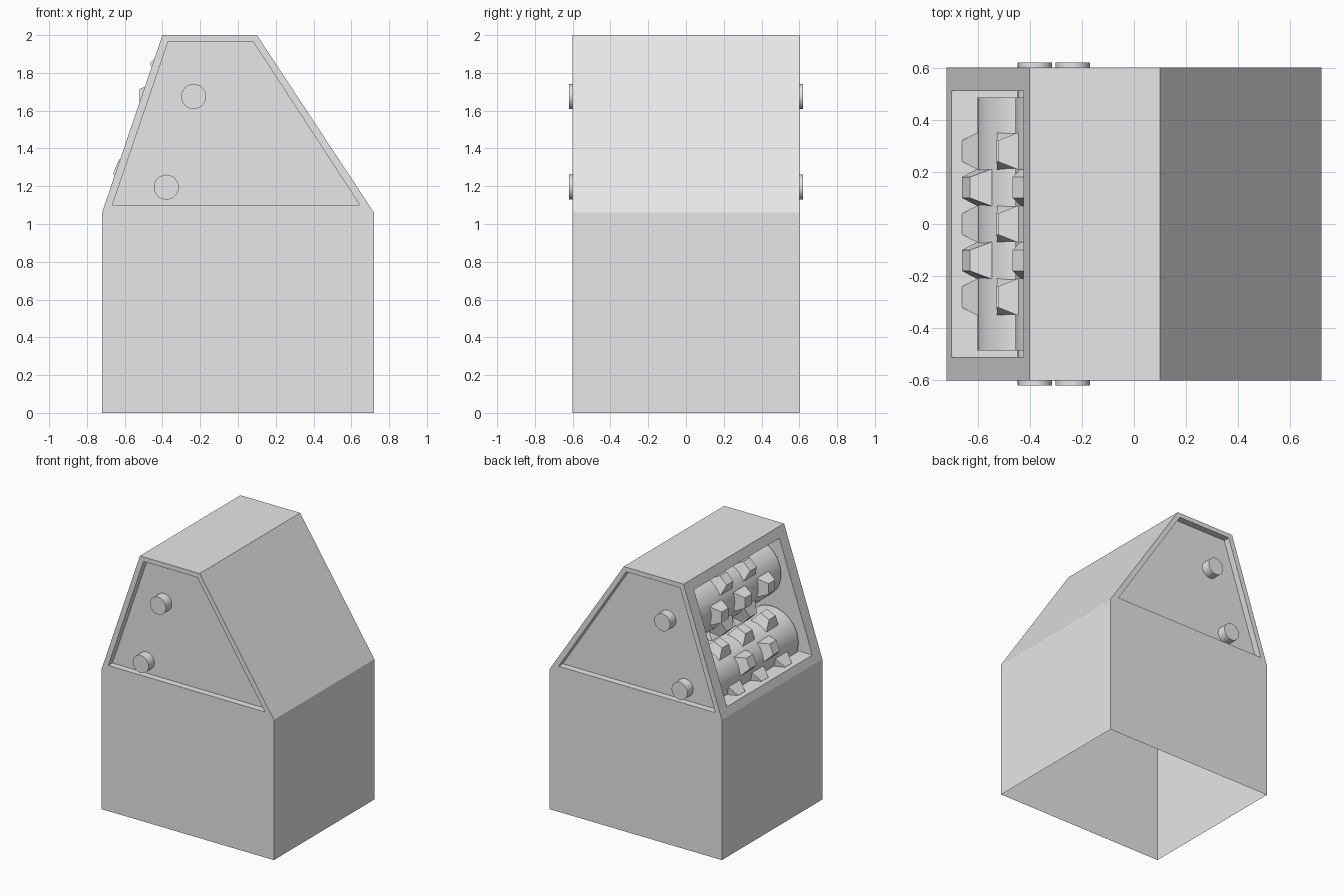
import bpy, bmesh, math
from mathutils import Matrix, Vector

cube = bpy.data.objects.get("Cube")
if cube:
    bpy.data.objects.remove(cube)

grey = bpy.data.materials.new("plain_grey")
grey.use_nodes = True
grey.diffuse_color = (0.8, 0.8, 0.8, 1)
grey.node_tree.nodes["Principled BSDF"].inputs["Base Color"].default_value = (0.8, 0.8, 0.8, 1)


def finish(bm, name, smooth=False):
    bmesh.ops.recalc_face_normals(bm, faces=bm.faces)
    mesh = bpy.data.meshes.new(name)
    bm.to_mesh(mesh)
    bm.free()
    mesh.materials.append(grey)
    obj = bpy.data.objects.new(name, mesh)
    bpy.context.collection.objects.link(obj)
    bpy.ops.object.select_all(action='DESELECT')
    obj.select_set(True)
    bpy.context.view_layer.objects.active = obj
    if smooth:
        bpy.ops.object.shade_smooth_by_angle(angle=math.radians(30))
    return obj


def prism(name, profile, y0, y1):
    """Extrude an (x, z) profile along y."""
    bm = bmesh.new()
    face = bm.faces.new([bm.verts.new((x, y0, z)) for x, z in profile])
    out = bmesh.ops.extrude_face_region(bm, geom=[face])
    verts = [v for v in out["geom"] if isinstance(v, bmesh.types.BMVert)]
    bmesh.ops.translate(bm, verts=verts, vec=(0, y1 - y0, 0))
    return finish(bm, name)


def add_cylinder(bm, x, z, radius, half_length, sides):
    place = Matrix.Translation((x, 0, z)) @ Matrix.Rotation(math.pi / 2, 4, 'X')
    bmesh.ops.create_cone(bm, cap_ends=True, segments=sides, radius1=radius,
                          radius2=radius, depth=2 * half_length, matrix=place)


# Housing with recessed end panels and a roller chamber
housing = prism("housing", [(-0.72, 0), (0.72, 0), (0.72, 1.06), (0.10, 2.0),
                            (-0.40, 2.0), (-0.72, 1.06)], -0.6, 0.6)
panel = [(-0.665, 1.10), (0.645, 1.10), (0.08, 1.965), (-0.37, 1.965)]
chamber = [(-1.0, 1.12), (0.10, 1.12), (0.10, 1.93), (-1.0, 1.93)]
cutters = [prism("front_panel_cutter", panel, -0.7, -0.55),
           prism("back_panel_cutter", panel, 0.55, 0.7),
           prism("chamber_cutter", chamber, -0.51, 0.51)]
bpy.context.view_layer.objects.active = housing
for cutter in cutters:
    cutter.hide_render = True
    mod = housing.modifiers.new("cut", 'BOOLEAN')
    mod.operation = 'DIFFERENCE'
    mod.solver = 'EXACT'
    mod.object = cutter
    bpy.ops.object.modifier_apply(modifier=mod.name)
    bpy.data.objects.remove(cutter)

# Open underside
bm = bmesh.new()
bm.from_mesh(housing.data)
floor = [f for f in bm.faces if all(abs(v.co.z) < 1e-4 for v in f.verts)]
bmesh.ops.delete(bm, geom=floor, context='FACES')
bm.to_mesh(housing.data)
bm.free()


def add_tooth(bm, x, z, angle, y):
    """Tapered square tooth pointing away from the roller axis."""
    out = Vector((-math.cos(angle), 0, math.sin(angle)))
    side = Vector((math.sin(angle), 0, math.cos(angle)))
    rings = []
    for radius, half in ((0.18, 0.07), (0.212, 0.07), (0.287, 0.04)):
        centre = Vector((x, y, z)) + out * radius
        rings.append([bm.verts.new(centre + side * (a * half) + Vector((0, b * half, 0)))
                      for a, b in ((-1, -1), (1, -1), (1, 1), (-1, 1))])
    bm.faces.new(rings[0])
    bm.faces.new(rings[-1])
    for low, high in zip(rings, rings[1:]):
        for i in range(4):
            j = (i + 1) % 4
            bm.faces.new((low[i], low[j], high[j], high[i]))


# Toothed rollers: eight rows, alternating three and two teeth
for name, x, z, start in (("upper", -0.235, 1.675, 0.0), ("lower", -0.38, 1.195, 67.5)):
    bm = bmesh.new()
    add_cylinder(bm, x, z, 0.22, 0.485, 48)
    finish(bm, name + "_roller", smooth=True)

    bm = bmesh.new()
    for row in range(8):
        angle = math.radians(start + 45 * row)
        for y in ((-0.28, 0, 0.28) if row % 2 == 0 else (-0.14, 0.14)):
            add_tooth(bm, x, z, angle, y)
    finish(bm, name + "_roller_teeth")

    # Axle passing through both end panels
    bm = bmesh.new()
    add_cylinder(bm, x, z, 0.066, 0.62, 32)
    finish(bm, name + "_axle", smooth=True)
